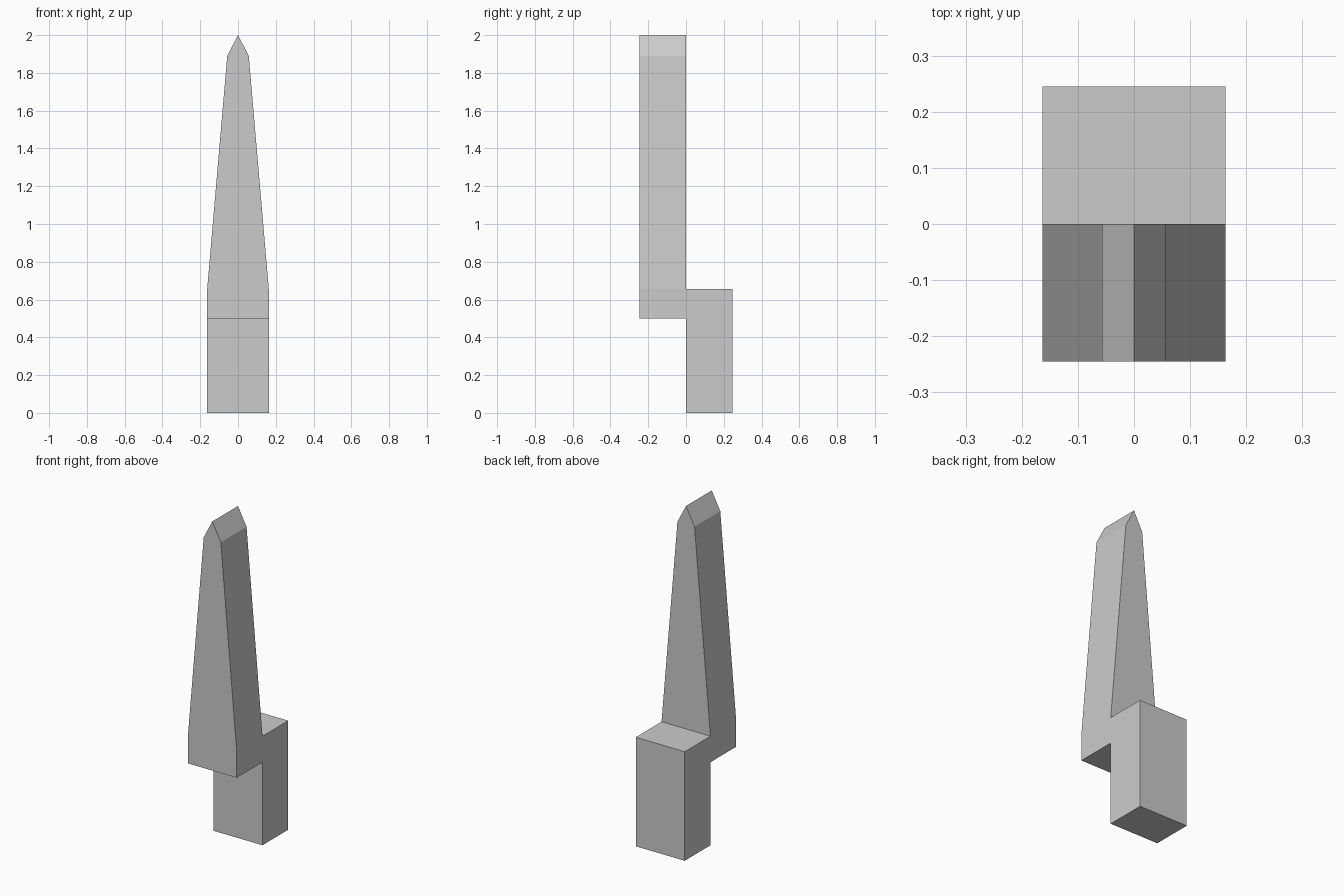
import bpy, bmesh
from mathutils import Vector

if "Cube" in bpy.data.objects:
    bpy.data.objects.remove(bpy.data.objects["Cube"])

W, D = 0.163, 0.245            # half width, half depth
LEDGE, SHOULDER = 0.5, 0.657   # blade underside, top of the rear block

bm = bmesh.new()

# Stepped base: side profile (y, z) extruded across x
profile = [(0, 0), (D, 0), (D, SHOULDER), (0, SHOULDER),
           (-D, SHOULDER), (-D, LEDGE), (0, LEDGE)]
side = bm.faces.new([bm.verts.new((-W, y, z)) for y, z in profile])
ext = bmesh.ops.extrude_face_region(bm, geom=[side], use_keep_orig=True)
bmesh.ops.translate(bm, vec=Vector((2 * W, 0, 0)),
                    verts=[v for v in ext["geom"] if isinstance(v, bmesh.types.BMVert)])
bmesh.ops.recalc_face_normals(bm, faces=bm.faces)

# Blade: raise the front half of the top in a taper, then close it to a ridge
top = next(f for f in bm.faces if f.normal.z > 0.9
           and f.calc_center_median().y < 0)
for half_width, z in [(0.057, 1.89), (0.0, 2.0)]:
    ext = bmesh.ops.extrude_discrete_faces(bm, faces=[top])
    top = ext["faces"][0]
    for v in top.verts:
        v.co.x = half_width if v.co.x > 0 else -half_width
        v.co.z = z
bmesh.ops.remove_doubles(bm, verts=bm.verts, dist=0.0001)
bmesh.ops.recalc_face_normals(bm, faces=bm.faces)

mesh = bpy.data.meshes.new("pointed_stake")
bm.to_mesh(mesh)
bm.free()
bpy.context.collection.objects.link(bpy.data.objects.new("pointed_stake", mesh))
